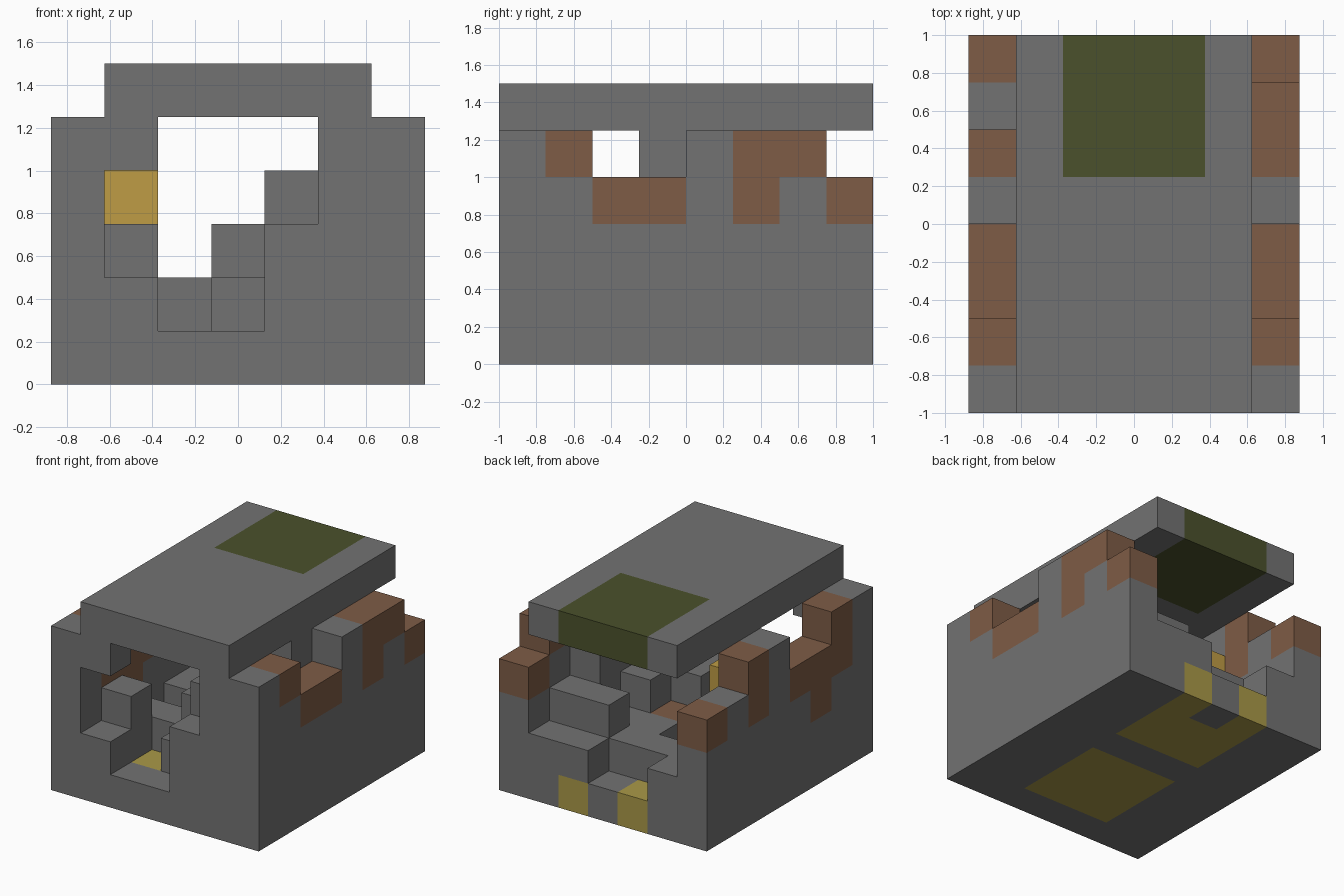
import bpy, bmesh
from mathutils import Vector

cube = bpy.data.objects.get("Cube")
if cube:
    bpy.data.objects.remove(cube)

S = 0.25                       # block size
NX, NY = 7, 8                  # blocks across and deep


def material(name, color):
    m = bpy.data.materials.new(name)
    m.use_nodes = True
    rgba = (*color, 1)
    m.diffuse_color = rgba
    m.node_tree.nodes["Principled BSDF"].inputs["Base Color"].default_value = rgba
    return m


MATS = [
    material("stone_grey", (0.17, 0.17, 0.17)),
    material("rust_brown", (0.21, 0.107, 0.061)),
    material("moss_green", (0.07, 0.083, 0.025)),
    material("sand_yellow", (0.40, 0.32, 0.065)),
    material("gold", (0.52, 0.335, 0.06)),
]
GREY, BROWN, GREEN, SAND, GOLD = range(5)


def column_part(heights, x):
    """Stacks of blocks along y, one digit per stack."""
    return {(x, y, z): GREY for y, h in enumerate(heights) for z in range(int(h))}


def paint(part, color, cells):
    for c in cells:
        part[c] = color


# Side walls with ragged tops and rusty patches along the broken edge
right_wall = column_part("55445544", 0)
left_wall = column_part("55445554", 6)
paint(left_wall, BROWN, [(6, y, z) for y, z in
      ((1, 4), (2, 3), (3, 3), (5, 4), (5, 3), (6, 4), (7, 3))])
paint(right_wall, BROWN, [(0, y, z) for y, z in
      ((1, 4), (1, 3), (2, 3), (2, 2), (3, 3), (5, 4), (5, 3), (7, 3))])

# Front wall with a stepped opening: sill and lintel height per column
front_wall = {}
for x, (sill, lintel) in enumerate([(2, 4), (1, 5), (1, 5), (3, 5), (5, 5)], 1):
    for z in range(5):
        if z < sill or z >= lintel:
            front_wall[x, 0, z] = GREY

# Rubble heaped inside, tumbling out of the open back
rubble = {}
for x, heights in enumerate(("3212222", "1212121", "2332221", "4333232", "4454432"), 1):
    for (cx, y, z), c in column_part(heights, x).items():
        rubble[cx, y + 1, z] = c
paint(rubble, BROWN, [(3, 4, 1)])

# Floor layer is split off from the rubble and gets two sandy squares
floor = {c: rubble.pop(c) for c in list(rubble) if c[2] == 0}
paint(floor, SAND, [c for c in floor if c[0] in (2, 3, 4) and c[1] != 4
                    and c[:2] != (3, 7)])

# Flat roof with a mossy square at the back
roof = {(x, y, 5): GREEN if 2 <= x <= 4 and y >= 5 else GREY
        for x in range(1, 6) for y in range(NY)}

gold_block = {(1, 4, 3): GOLD}

PARTS = {"right_wall": right_wall, "left_wall": left_wall, "front_wall": front_wall,
         "rubble": rubble, "floor": floor, "roof": roof, "gold_block": gold_block}
solid = set().union(*PARTS.values())


def build(name, part):
    """Skin the blocks of one part, leaving out faces buried in other blocks."""
    bm = bmesh.new()
    for cell, color in part.items():
        for axis in range(3):
            for side in (0, 1):
                near = list(cell)
                near[axis] += 2 * side - 1
                if tuple(near) in solid:
                    continue
                verts = []
                for a, b in ((0, 0), (1, 0), (1, 1), (0, 1)):
                    p = Vector(cell)
                    p[axis] += side
                    p[(axis + 1) % 3] += a
                    p[(axis + 2) % 3] += b
                    verts.append(bm.verts.new((p - Vector((NX / 2, NY / 2, 0))) * S))
                if not side:
                    verts.reverse()
                bm.faces.new(verts).material_index = color
    bmesh.ops.remove_doubles(bm, verts=bm.verts[:], dist=0.001)
    mesh = bpy.data.meshes.new(name)
    bm.to_mesh(mesh)
    bm.free()
    for m in MATS:
        mesh.materials.append(m)
    obj = bpy.data.objects.new(name, mesh)
    bpy.context.collection.objects.link(obj)


for part_name, blocks in PARTS.items():
    build(part_name, blocks)
